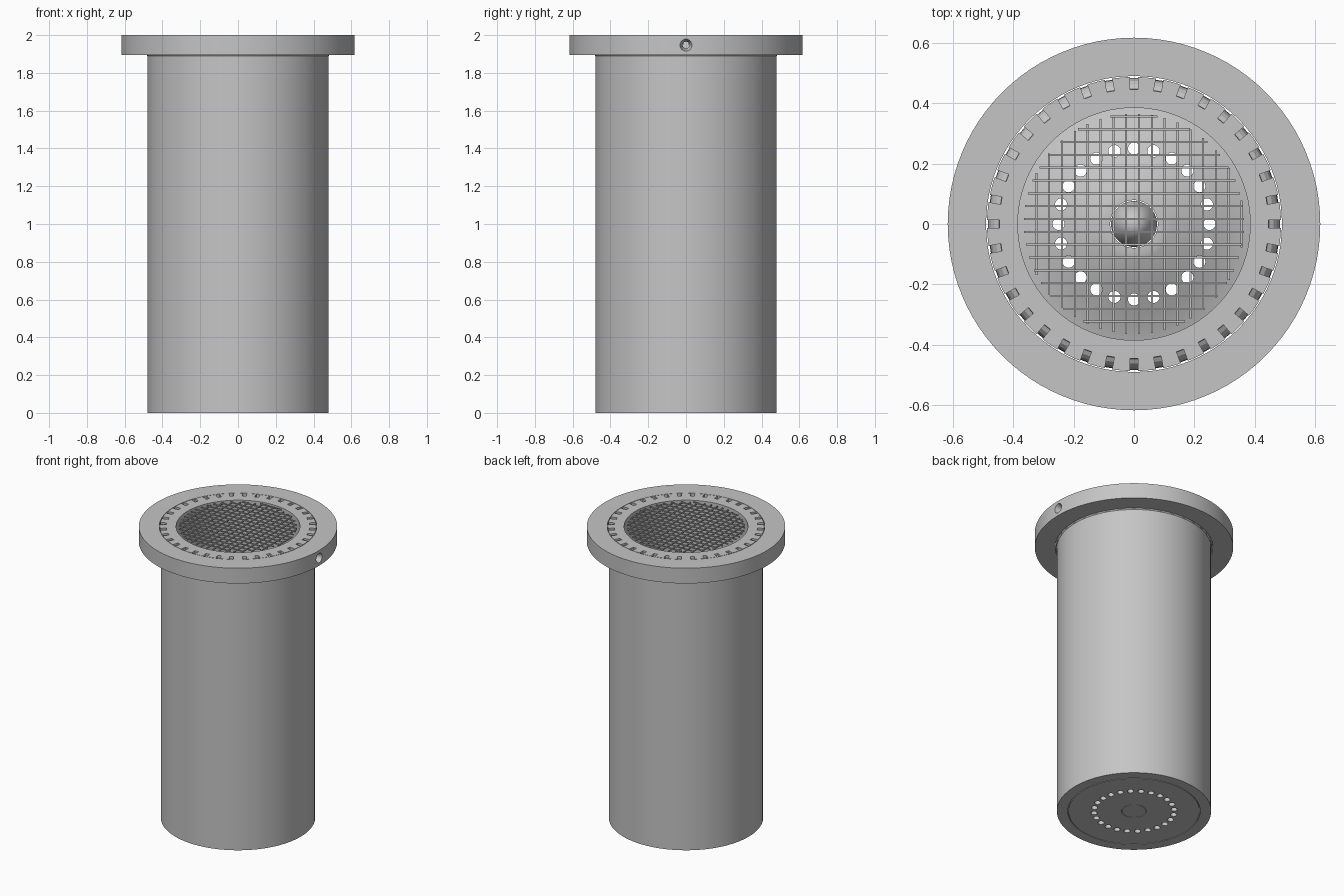
import bpy, bmesh, math
from mathutils import Matrix, Vector

old = bpy.data.objects.get("Cube")
if old:
    bpy.data.objects.remove(old, do_unlink=True)

grey = bpy.data.materials.new("satin grey")
grey.use_nodes = True
grey.diffuse_color = (0.56, 0.56, 0.56, 1)
grey.node_tree.nodes["Principled BSDF"].inputs["Base Color"].default_value = (0.56, 0.56, 0.56, 1)


def finish(name, bm):
    bmesh.ops.recalc_face_normals(bm, faces=bm.faces)
    mesh = bpy.data.meshes.new(name)
    bm.to_mesh(mesh)
    bm.free()
    obj = bpy.data.objects.new(name, mesh)
    bpy.context.collection.objects.link(obj)
    mesh.materials.append(grey)
    return obj


def lathe(name, profile, closed=True, segments=96):
    """Spin (radius, z) points about the vertical axis."""
    bm = bmesh.new()
    verts = [bm.verts.new((r, 0, z)) for r, z in profile]
    pairs = list(zip(verts, verts[1:]))
    if closed:
        pairs.append((verts[-1], verts[0]))
    edges = [bm.edges.new(p) for p in pairs]
    bmesh.ops.spin(bm, geom=verts + edges, cent=(0, 0, 0), axis=(0, 0, 1),
                   angle=math.tau, steps=segments)
    bmesh.ops.remove_doubles(bm, verts=bm.verts, dist=0.0002)
    return finish(name, bm)


def cut(obj, cutter):
    mod = obj.modifiers.new("cut", "BOOLEAN")
    mod.object = cutter
    mod.solver = "EXACT"
    cutter.hide_render = True
    cutter.hide_viewport = True
    cutter.display_type = "WIRE"


def smooth(obj):
    bpy.ops.object.select_all(action="DESELECT")
    obj.select_set(True)
    bpy.context.view_layer.objects.active = obj
    bpy.ops.object.shade_smooth_by_angle(angle=math.radians(30))


# Cylindrical housing, with a slightly wider collar inside the flange
housing = lathe("housing", [(0.412, 0), (0.48, 0), (0.48, 1.89), (0.487, 1.90),
                            (0.487, 2.0), (0.385, 2.0), (0.385, 0.06), (0.412, 0.06)])

# Overflow notches: a curved floor running outward and down
SLOTS = 36
floor = [(0.445, 2.01), (0.447, 1.985), (0.462, 1.977), (0.474, 1.962),
         (0.481, 1.94), (0.484, 1.88), (0.50, 1.88), (0.50, 2.01)]
bm = bmesh.new()
for i in range(SLOTS):
    turn = Matrix.Rotation(math.tau * i / SLOTS, 3, "Z")
    face = bm.faces.new([bm.verts.new(turn @ Vector((r, -0.0125, z))) for r, z in floor])
    out = bmesh.ops.extrude_face_region(bm, geom=[face])
    moved = [v for v in out["geom"] if isinstance(v, bmesh.types.BMVert)]
    bmesh.ops.translate(bm, verts=moved, vec=turn @ Vector((0, 0.025, 0)))
cut(housing, finish("notch_cutter", bm))

# Flange ring with a countersunk side port on the left
flange = lathe("flange", [(0.49, 1.895), (0.617, 1.895), (0.617, 2.0), (0.49, 2.0)])
bm = bmesh.new()
side = Matrix.Rotation(math.pi / 2, 4, "Y")
for r1, r2, x, depth in ((0.018, 0.018, 0.56, 0.2), (0.018, 0.036, 0.60, 0.06)):
    bmesh.ops.create_cone(bm, cap_ends=True, segments=32, radius1=r1, radius2=r2, depth=depth,
                          matrix=Matrix.Translation((x, 0, 1.947)) @ side)
port = finish("port_cutter", bm)
port.modifiers.new("merge", "REMESH").mode = "VOXEL"
port.modifiers["merge"].voxel_size = 0.003
cut(flange, port)

# Conical floor with a ring of drain holes
drain = lathe("drain_floor", [(0.079, 0), (0.408, 0), (0.408, 0.058), (0.384, 0.062),
                              (0.30, 0.10), (0.20, 0.145), (0.12, 0.18), (0.10, 0.185),
                              (0.079, 0.185)])
bm = bmesh.new()
HOLES = 24
for i in range(HOLES):
    a = math.tau * i / HOLES
    bmesh.ops.create_cone(bm, cap_ends=True, segments=24, radius1=0.02, radius2=0.02, depth=0.8,
                          matrix=Matrix.Translation((0.25 * math.cos(a), 0.25 * math.sin(a), 0.1)))
cut(drain, finish("drain_hole_cutter", bm))

# Pointed centre plug
plug = lathe("centre_plug", [(0, 0), (0.076, 0), (0.076, 0.19), (0.05, 0.24), (0, 0.30)], closed=False)

# Wire grille across the mouth, each wire trimmed to a circle
bm = bmesh.new()
PITCH, REACH, WIRE = 0.0425, 0.365, 0.007
for k in range(-8, 9):
    p = 0.0165 + k * PITCH
    span = 2 * math.sqrt(REACH ** 2 - p ** 2)
    for where, size in (((p, 0, 1.992), (WIRE, span, WIRE)), ((0, p, 1.997), (span, WIRE, WIRE))):
        bmesh.ops.create_cube(bm, size=1, matrix=Matrix.Translation(where) @ Matrix.Diagonal((*size, 1)))
grille = finish("grille", bm)

for part in (housing, flange, drain, plug):
    smooth(part)
